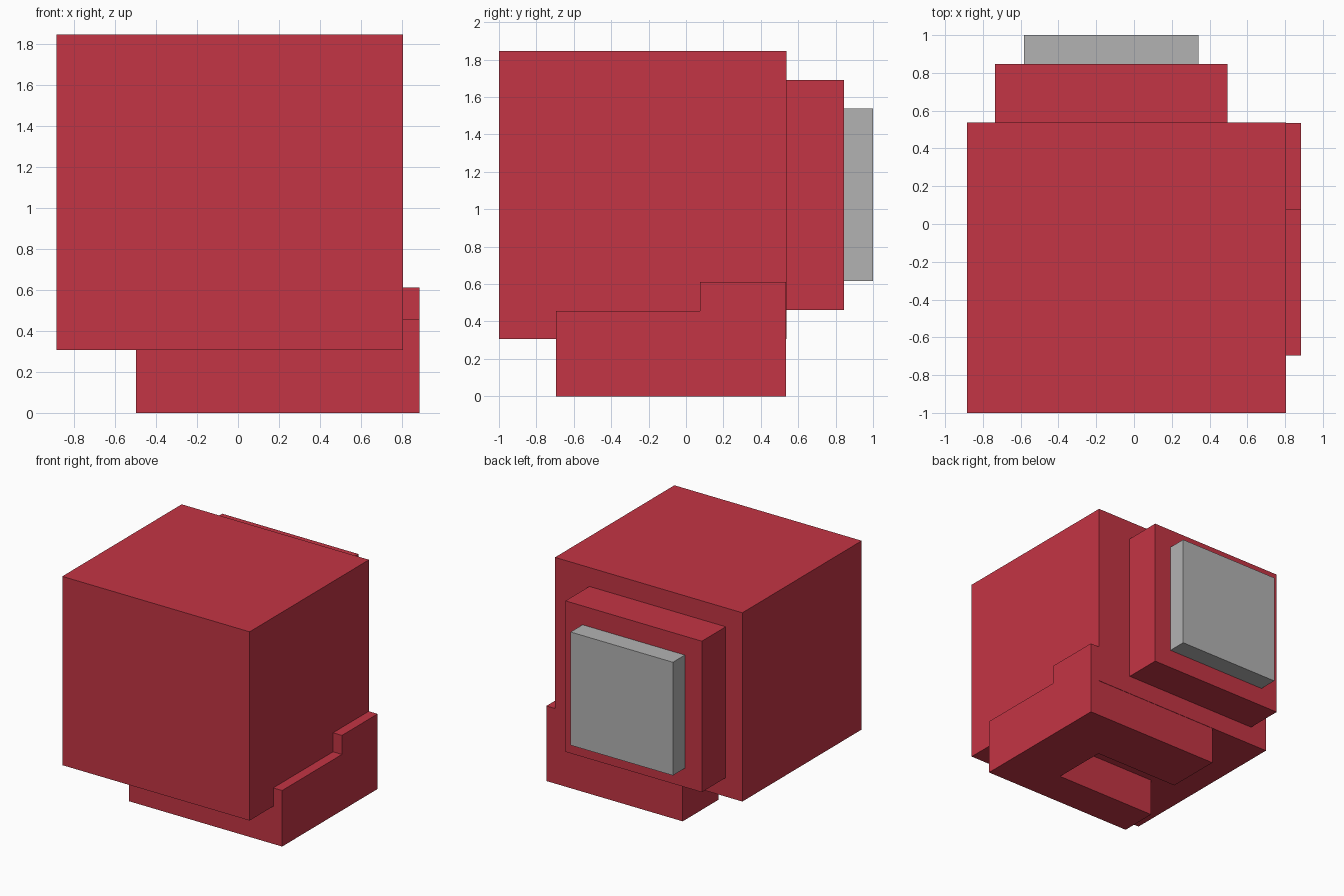
import bpy
import bmesh

cube = bpy.data.objects.get("Cube")
if cube:
    bpy.data.objects.remove(cube, do_unlink=True)


def make_material(name, rgb):
    mat = bpy.data.materials.new(name)
    mat.use_nodes = True
    colour = (*rgb, 1.0)
    mat.diffuse_color = colour
    mat.node_tree.nodes["Principled BSDF"].inputs["Base Color"].default_value = colour
    return mat


red = make_material("red", (0.55, 0.035, 0.058))
grey = make_material("grey", (0.45, 0.45, 0.45))


def box(name, xs, ys, zs, mat):
    """Axis-aligned block between the given limits."""
    bm = bmesh.new()
    bmesh.ops.create_cube(bm, size=1.0)
    for v in bm.verts:
        for axis, (low, high) in enumerate((xs, ys, zs)):
            v.co[axis] = high if v.co[axis] > 0 else low
    mesh = bpy.data.meshes.new(name)
    bm.to_mesh(mesh)
    bm.free()
    mesh.materials.append(mat)
    obj = bpy.data.objects.new(name, mesh)
    bpy.context.scene.collection.objects.link(obj)
    return obj


# Main block with two stepped layers on its back
BACK, STEP = 0.538, 0.846
box("body", (-0.885, 0.805), (-1.0, BACK), (0.307, 1.846), red)
box("back_step", (-0.735, 0.495), (BACK, STEP), (0.461, 1.692), red)
box("back_panel", (-0.582, 0.341), (STEP, 1.0), (0.615, 1.538), grey)

# C-shaped base, standing proud of the body on its left side
SIDE = 0.885
box("back_foot", (-0.345, SIDE), (0.075, 0.535), (0, 0.612), red)
box("middle_foot", (0.423, SIDE), (-0.387, 0.075), (0, 0.457), red)
box("front_foot", (-0.498, SIDE), (-0.695, -0.387), (0, 0.457), red)
